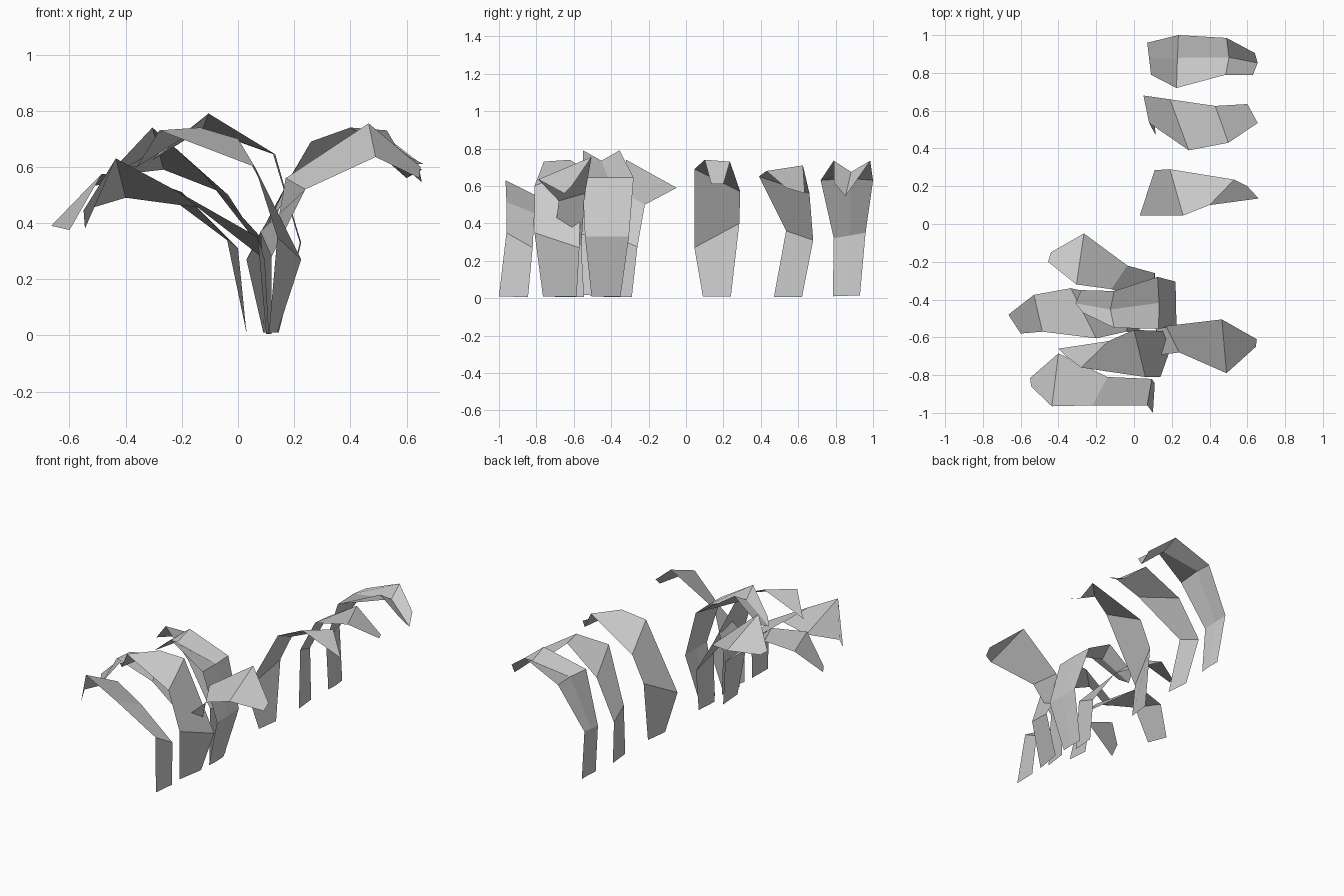
import bpy
import bmesh
from mathutils import Vector


def leaf(name, edge_a, edge_b, fold=None):
    """Loft a flat-faced blade between two edge paths; fold offsets an optional midrib per row."""
    bm = bmesh.new()
    rows = []
    for i, (a, b) in enumerate(zip(edge_a, edge_b)):
        pts = [Vector(a), Vector(b)]
        if fold:
            pts.insert(1, (pts[0] + pts[1]) / 2 + Vector(fold[i]))
        rows.append([bm.verts.new(p) for p in pts])
    for r, s in zip(rows, rows[1:]):
        for j in range(len(r) - 1):
            bm.faces.new((r[j], r[j + 1], s[j + 1], s[j]))
    bmesh.ops.recalc_face_normals(bm, faces=bm.faces)
    me = bpy.data.meshes.new(name)
    bm.to_mesh(me)
    bm.free()
    ob = bpy.data.objects.new(name, me)
    bpy.context.collection.objects.link(ob)


# separate leaves arching to the right
leaf("right_leaf_inner",
     [(.09, .09, .01), (.03, .045, .27), (.26, .045, .69), (.40, .10, .74), (.66, .135, .61)],
     [(.11, .24, .01), (.11, .285, .40), (.19, .29, .57), (.53, .235, .73), (.60, .20, .61)])
leaf("right_leaf_middle",
     [(.115, .47, .005), (.08, .535, .36), (.29, .39, .65), (.50, .43, .68), (.655, .535, .59)],
     [(.10, .62, .005), (.05, .68, .31), (.19, .66, .56), (.43, .625, .71), (.60, .635, .56)])
leaf("right_leaf_outer",
     [(.11, .785, .01), (.09, .79, .32), (.225, .72, .63), (.485, .79, .735), (.63, .79, .62)],
     [(.11, .93, .015), (.07, .96, .35), (.235, 1.0, .63), (.49, .985, .735), (.64, .905, .62)],
     [(.005, 0, 0), (0, 0, 0), (0, .02, .01), (.015, -.005, -.06), (.02, .005, -.075)])

# cluster leaves arching to the left
leaf("left_leaf_inner",
     [(.11, -.29, .005), (.11, -.26, .275), (-.035, -.22, .50), (-.265, -.05, .59), (-.44, -.15, .57)],
     [(.10, -.44, .005), (.09, -.42, .34), (-.12, -.345, .57), (-.305, -.32, .74), (-.455, -.20, .58)])
leaf("left_leaf_low",
     [(.03, -.43, .01), (0, -.41, .31), (-.335, -.34, .56), (-.53, -.375, .53), (-.665, -.48, .39)],
     [(.03, -.58, .02), (-.04, -.57, .345), (-.20, -.605, .51), (-.485, -.57, .575), (-.60, -.58, .375)])
leaf("left_leaf_tall",
     [(.14, -.35, .01), (.22, -.305, .33), (.125, -.28, .645), (-.105, -.355, .79), (-.28, -.35, .65)],
     [(.14, -.505, .01), (.225, -.54, .33), (.13, -.555, .645), (-.105, -.55, .79), (-.27, -.47, .65)],
     [(.005, 0, 0), (0, 0, 0), (.005, 0, 0), (-.02, 0, -.055), (-.035, -.01, -.03)])
leaf("left_leaf_wide",
     [(.14, -.585, .01), (.225, -.57, .27), (0, -.56, .70), (-.135, -.62, .74), (-.40, -.66, .60)],
     [(.11, -.765, .01), (.14, -.81, .35), (.06, -.81, .60), (-.28, -.76, .73), (-.36, -.70, .60)])
leaf("left_leaf_front",
     [(.11, -.845, .005), (.095, -.82, .27), (-.14, -.81, .455), (-.40, -.685, .49), (-.55, -.815, .445)],
     [(.10, -1.0, .01), (.07, -.96, .35), (-.22, -.96, .515), (-.435, -.965, .63), (-.545, -.86, .38)])

# cluster leaf crossing to the right
leaf("crossing_leaf",
     [(.12, -.545, .005), (.12, -.56, .28), (.17, -.54, .56), (.465, -.505, .755), (.65, -.61, .60)],
     [(.10, -.70, .005), (.08, -.70, .37), (.24, -.68, .52), (.49, -.79, .635), (.645, -.65, .56)])
